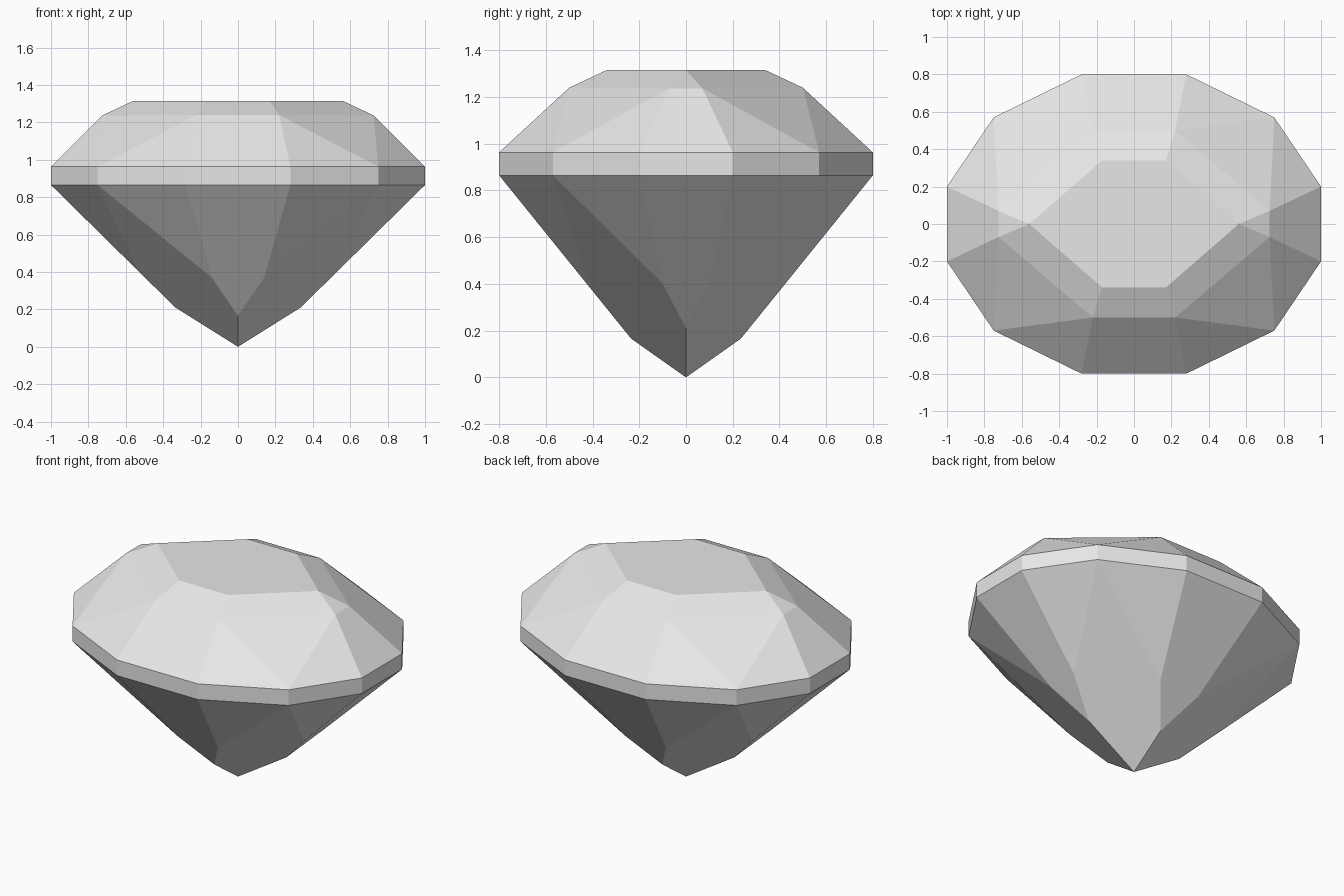
import bpy
import bmesh
from mathutils import Vector

cube = bpy.data.objects.get("Cube")
if cube:
    bpy.data.objects.remove(cube, do_unlink=True)

# One neutral grey for the whole stone
grey = bpy.data.materials.new("stone_grey")
grey.use_nodes = True
colour = (0.8, 0.8, 0.8, 1)
grey.diffuse_color = colour
grey.node_tree.nodes["Principled BSDF"].inputs["Base Color"].default_value = colour

CENTRE = Vector((0, 0, 0.9))
Z_LOW, Z_HIGH = 0.865, 0.963


def flip(p, sx=1, sy=1):
    return (p[0] * sx, p[1] * sy, p[2])


def across_x(*points):
    """Facet symmetric in x: the given side plus its mirror image."""
    return list(points) + [flip(p, sx=-1) for p in reversed(points) if p[0]]


def across_y(*points):
    """Facet symmetric in y: the given side plus its mirror image."""
    return list(points) + [flip(p, sy=-1) for p in reversed(points) if p[1]]


def build(name, facets):
    """Mirror quarter facets into all four quadrants, skipping repeats."""
    bm = bmesh.new()
    verts, done = {}, set()
    for facet in facets:
        for sx in (1, -1):
            for sy in (1, -1):
                points = [flip(p, sx, sy) for p in facet]
                key = frozenset(points)
                if key in done:
                    continue
                done.add(key)
                for p in points:
                    if p not in verts:
                        verts[p] = bm.verts.new(p)
                face = bm.faces.new([verts[p] for p in points])
                face.normal_update()
                if face.normal.dot(face.calc_center_median() - CENTRE) < 0:
                    face.normal_flip()
    mesh = bpy.data.meshes.new(name)
    bm.to_mesh(mesh)
    bm.free()
    mesh.materials.append(grey)
    obj = bpy.data.objects.new(name, mesh)
    bpy.context.collection.objects.link(obj)


# Girdle outline, one quarter from front to side
outline = [(0.28, -0.8), (0.75, -0.57), (1.0, -0.2)]
low = [(x, y, Z_LOW) for x, y in outline]
high = [(x, y, Z_HIGH) for x, y in outline]

# Girdle band
build("girdle", [
    across_x(low[0], high[0]),
    [low[0], low[1], high[1], high[0]],
    [low[1], low[2], high[2], high[1]],
    across_y(low[2], high[2]),
])

# Crown: hexagonal table, bevel ring and lower facets
table_front, table_side = (0.17, -0.34, 1.315), (0.56, 0, 1.315)
ring_front, ring_side = (0.22, -0.5, 1.24), (0.725, -0.07, 1.237)
build("crown", [
    [table_side, table_front, flip(table_front, sx=-1), flip(table_side, sx=-1),
     flip(table_front, -1, -1), flip(table_front, sy=-1)],
    across_x(table_front, ring_front),
    [table_front, table_side, ring_side, ring_front],
    [table_side, ring_side, flip(ring_side, sy=-1)],
    across_x(ring_front, high[0]),
    [ring_front, high[0], high[1]],
    [ring_front, high[1], ring_side],
    [ring_side, high[1], high[2]],
    across_y(ring_side, high[2]),
])

# Pavilion: four large facets meeting at the point, with narrower ones between
tip = (0, 0, 0)
keel_front, keel_side = (0, -0.235, 0.166), (0.335, 0, 0.21)
notch_front, notch_side = (0.14, -0.4, 0.37), (0.53, -0.1, 0.402)
build("pavilion", [
    across_x(low[0], notch_front, keel_front),
    [low[0], low[1], notch_front],
    [low[1], notch_front, keel_front, tip, keel_side, notch_side],
    [low[1], low[2], notch_side],
    across_y(low[2], notch_side, keel_side),
])
